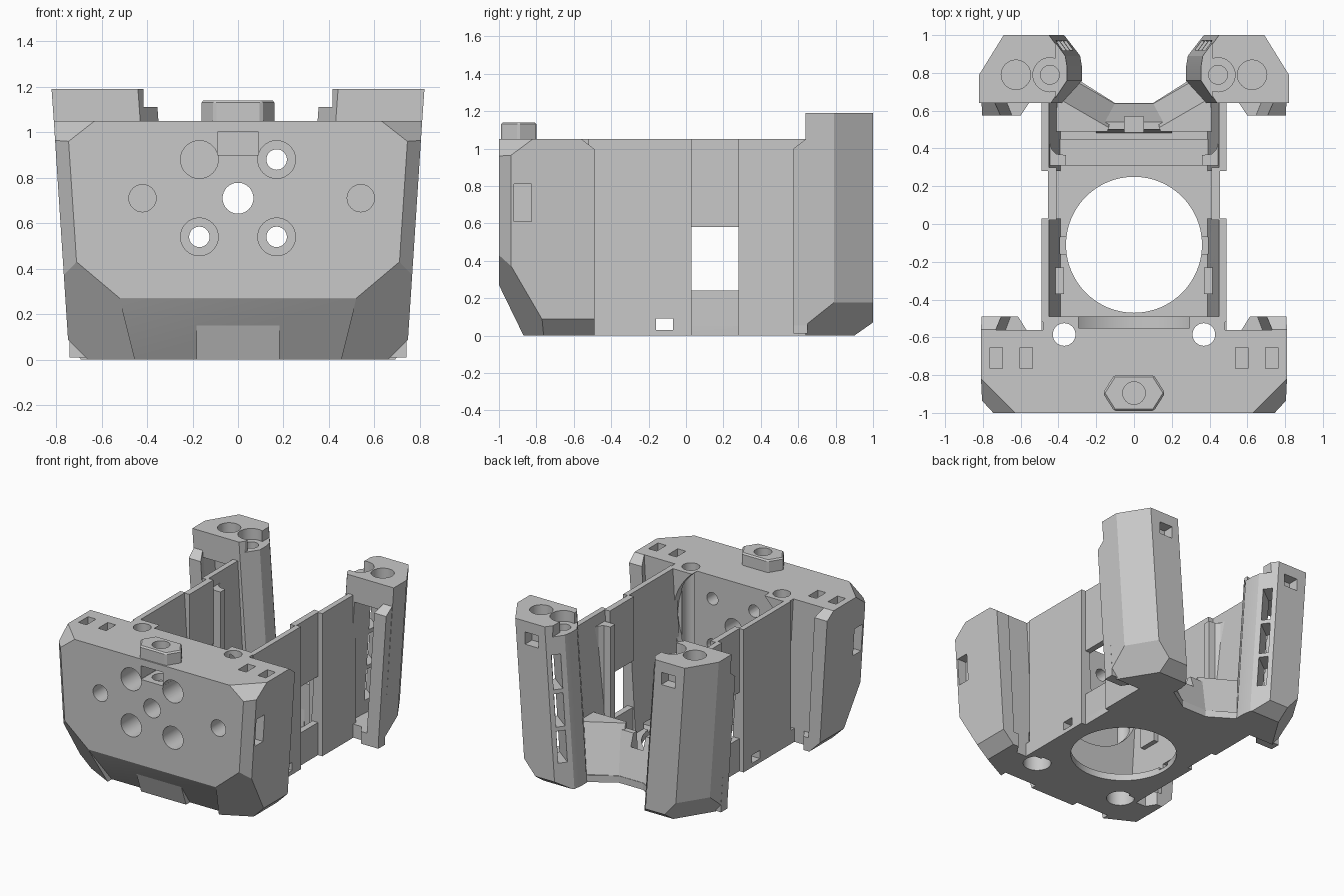
import bpy, bmesh
from math import cos, sin, pi
from mathutils import Vector

cube = bpy.data.objects.get("Cube")
if cube:
    bpy.data.objects.remove(cube, do_unlink=True)

grey = bpy.data.materials.new("mid grey plastic")
grey.use_nodes = True
grey.diffuse_color = (0.58, 0.58, 0.58, 1)
grey.node_tree.nodes["Principled BSDF"].inputs["Base Color"].default_value = grey.diffuse_color
parts = []


def add(name, bm, part=True):
    bmesh.ops.recalc_face_normals(bm, faces=bm.faces)
    mesh = bpy.data.meshes.new(name)
    bm.to_mesh(mesh)
    bm.free()
    mesh.materials.append(grey)
    obj = bpy.data.objects.new(name, mesh)
    bpy.context.collection.objects.link(obj)
    if part:
        parts.append(obj)
    return obj


def prism(name, outline, lo, hi, axis="z", lean=0, part=True):
    """Extrude an outline along an axis; lean shifts the low end sideways."""
    bm = bmesh.new()

    def place(a, b, h, s):
        return {"z": (a + s, b, h), "y": (a + s, h, b), "x": (h, a, b)}[axis]
    low = [bm.verts.new(place(a, b, lo, lean)) for a, b in outline]
    top = [bm.verts.new(place(a, b, hi, 0)) for a, b in outline]
    bm.faces.new(low)
    bm.faces.new(top)
    n = len(low)
    for i in range(n):
        bm.faces.new((low[i], low[(i + 1) % n], top[(i + 1) % n], top[i]))
    return add(name, bm, part)


def box(name, x, y, z, part=True):
    return prism(name, [(x[0], y[0]), (x[1], y[0]), (x[1], y[1]), (x[0], y[1])], *z, part=part)


def disc(a, b, r, n=32):
    return [(a + r * cos(2 * pi * i / n), b + r * sin(2 * pi * i / n)) for i in range(n)]


def apply(obj, mod):
    bpy.context.view_layer.objects.active = obj
    bpy.ops.object.modifier_apply(modifier=mod.name)


def cut(obj, cutter):
    mod = obj.modifiers.new("cut", "BOOLEAN")
    mod.operation, mod.solver, mod.object = "DIFFERENCE", "EXACT", cutter
    apply(obj, mod)
    bpy.data.objects.remove(cutter, do_unlink=True)


def drill(obj, a, b, r, lo, hi, axis="z", n=32):
    cut(obj, prism("drill", disc(a, b, r, n), lo, hi, axis, part=False))


def pocket(obj, x, y, z):
    cut(obj, box("pocket", x, y, z, part=False))


def slice_off(obj, inside, planes):
    """Trim a solid by planes of three points, keeping the inside point."""
    bm = bmesh.new()
    bm.from_mesh(obj.data)
    for p in planes:
        a, b, c = map(Vector, p)
        n = (b - a).cross(c - a)
        if n.dot(Vector(inside) - a) > 0:
            n = -n
        bmesh.ops.bisect_plane(bm, geom=bm.verts[:] + bm.edges[:] + bm.faces[:],
                               plane_co=a, plane_no=n, clear_outer=True)
        bmesh.ops.holes_fill(bm, edges=[e for e in bm.edges if e.is_boundary])
    bmesh.ops.recalc_face_normals(bm, faces=bm.faces)
    bm.to_mesh(obj.data)
    bm.free()


def mirror(obj):
    apply(obj, obj.modifiers.new("mirror", "MIRROR"))


# Faceted front block
block = box("front_block", (-.82, .82), (-1, -.49), (0, 1.05))
facets = [((0, -1, .27), (1, -1, .27), (0, -.87, 0))]
for s in (1, -1):
    facets += [[(s * x, y, z) for x, y, z in p] for p in (
        ((.81, 0, 1.05), (.81, 1, 1.05), (.745, 0, .05)),
        ((.745, -1, .96), (.80, -.94, .96), (.71, -1, .43)),
        ((.81, -.82, 1.05), (.63, -1, 1.05), (.745, -1, .96)),
        ((.52, -1, .27), (.71, -1, .43), (.45, -.87, 0)),
        ((.75, -.8, .09), (.75, -.5, .09), (.66, -.8, 0)))]
slice_off(block, (0, -.75, .5), facets)

# Rear channels with a foot, pockets and vertical bolt holes in the block
for s in (1, -1):
    cut(block, prism("groove", [(s * .49, -.56), (s * .57, -.56), (s * .62, -.48), (s * .49, -.48)],
                     -.1, 1.2, part=False))
    cut(block, prism("channel", [(s * .49, -.56), (s * .74, -.56), (s * .71, -.48), (s * .49, -.48)],
                     .1, 1.2, lean=-s * .06, part=False))
    cut(block, prism("lip_chamfer", [(-.56, 1.051), (-.48, .99), (-.48, 1.1), (-.56, 1.1)],
                     *sorted((s * .5, s * .9)), axis="x", part=False))
    for x in (.57, .73):
        pocket(block, (s * x - .033, s * x + .033), (-.765, -.655), (.9, 1.1))
    pocket(block, sorted((s * .72, s * .9)), (-.92, -.825), (.61, .81))
    drill(block, s * .37, -.585, .06, -.1, 1.2)
    drill(block, s * .37, -.585, .095, -.1, .2)

# Round motor seat, front bores and nut slot
drill(block, 0, .71, .45, -.55, -.4, "y", 64)
drill(block, 0, .71, .068, -1.1, -.4, "y")
for s in (1, -1):
    for z in (.54, .88):
        drill(block, s * .17, z, .045, -1.1, -.4, "y")
        drill(block, s * .17, z, .083, -1.1, -.72, "y")
for x in (-.42, .54):
    drill(block, x, .71, .06, -1.1, -.85, "y")
pocket(block, (-.09, .09), (-1.1, -.8), (.9, 1.0))

# Tapered undercut along the front with a raised middle pad
undercut = prism("undercut", [(-.52, .269), (.52, .269), (.45, -.01), (-.45, -.01)],
                 -1.1, -.6, "y", part=False)
slice_off(undercut, (0, -1.05, .05), [((0, -1, .269), (1, -1, .269), (0, -.82, 0))])
cut(block, undercut)
prism("front_pad", [(-.924, .16), (-.865, 0), (-.78, 0), (-.78, .16)], -.183, .183, "x")

# Hexagonal boss on top
boss = prism("hex_boss", [(-.165, -.895), (-.105, -.99), (.105, -.99),
                          (.165, -.895), (.105, -.8), (-.105, -.8)], 1.04, 1.14)
bevel = boss.modifiers.new("bevel", "BEVEL")
bevel.width, bevel.segments = .01, 1
apply(boss, bevel)
drill(boss, 0, -.895, .06, 1, 1.2)
drill(block, 0, -.895, .06, .85, 1.2)

# Floor with the large round opening
right_edge = [(.455, -.5), (.455, .6), (.42, .75), (.29, .76), (.1, .64)]
floor = prism("floor", right_edge + [(-x, y) for x, y in reversed(right_edge)], 0, .05)
drill(floor, 0, -.11, .36, -.1, .2, n=64)
pocket(floor, (-1, 1), (-.16, -.07), (.03, .09))

# Side walls, split by a thinner panel with a window
profile = [(.49, 0), (.49, 1.05), (.45, 1.05), (.39, .05), (.39, 0)]
front_wall = prism("front_side_wall", profile, -.52, .03, "y")
pocket(front_wall, (.3, .6), (-.16, -.07), (.03, .09))
back_wall = prism("back_side_wall", profile, .28, .67, "y")
panel = box("window_header", (.41, .455), (.02, .3), (.58, 1.05))
sill = box("window_sill", (.41, .455), (.02, .3), (0, .24))
pillar = prism("wall_pillar", [(.46, .31), (.36, .31), (.36, .365), (.41, .37), (.435, .395), (.455, .46)],
               0, .97)
clip = box("wall_clip", (.37, .45), (-.37, -.23), (.3, .48))

# Leaning rear posts, hollow towards the front
post = prism("rear_post", [(.82, .64), (.82, .79), (.69, 1), (.45, 1), (.37, .89), (.36, .83),
                           (.36, .76), (.44, .64)], 0, 1.19, lean=-.085)
slice_off(post, (.55, .75, .6), [((.745, .58, .02), (.745, .8, .18), (.62, 1, .18)),
                                 ((0, .9, 0), (1, .9, 0), (0, 1, .07))])
cut(post, prism("hollow", [(.49, .5), (.74, .5), (.74, .78), (.65, .9), (.52, .9)],
                .1, 1.0, lean=-.06, part=False))
pocket(post, (.2, .415), (.5, 1.1), (1.11, 1.3))
drill(post, .445, .79, .09, 1.11, 1.3)
drill(post, .445, .79, .05, .95, 1.3)
drill(post, .625, .79, .078, 1.03, 1.3)
pocket(post, (.5, .61), (.92, 1.1), (1.02, 1.11))

# Ladder of slots through the inner diagonal face of each post
for lo, hi in ((.2, .43), (.46, .7), (.73, .98)):
    d = .07 * (hi - .6)
    cut(post, prism("slot", [(.27 + d, .98), (.31 + d, 1.03), (.62 + d, .8), (.58 + d, .745)],
                    lo, hi, lean=-.07 * (hi - lo), part=False))

# Outer lip and foot at the front of each post
lip = prism("post_lip", [(.74, .65), (.71, .575), (.807, .575), (.807, .65)], .01, 1.05, lean=-.07)
slice_off(lip, (.7, .62, .5), [((0, .575, 1.0), (1, .575, 1.0), (0, .64, 1.05))])
foot = prism("post_foot", [(.55, .65), (.60, .575), (.74, .575), (.74, .65)], .01, .1)

# Rear ramp with a central notch, sloping cheeks and a low threshold
ramp = prism("rear_ramp", [(.48, .03), (.5, .34), (.54, .34), (.64, .04)], -.2, .2, "x")
pocket(ramp, (-.05, .05), (.4, .57), (.08, .5))
cheek = prism("ramp_cheek", [(.1, .64), (.29, .75), (.4, .72), (.42, .49), (.14, .49)], 0, .38)
slice_off(cheek, (.35, .52, .03), [((.1, .64, .04), (.29, .75, .04), (.15, .52, .38))])
box("floor_threshold", (-.41, .41), (.31, .45), (.02, .08))

for obj in (front_wall, back_wall, panel, sill, pillar, clip, post, lip, foot, cheek):
    mirror(obj)

# Keep facets crisp and bores smooth
for obj in bpy.context.view_layer.objects:
    obj.select_set(obj in parts)
bpy.context.view_layer.objects.active = block
bpy.ops.object.shade_smooth_by_angle(angle=.3)
